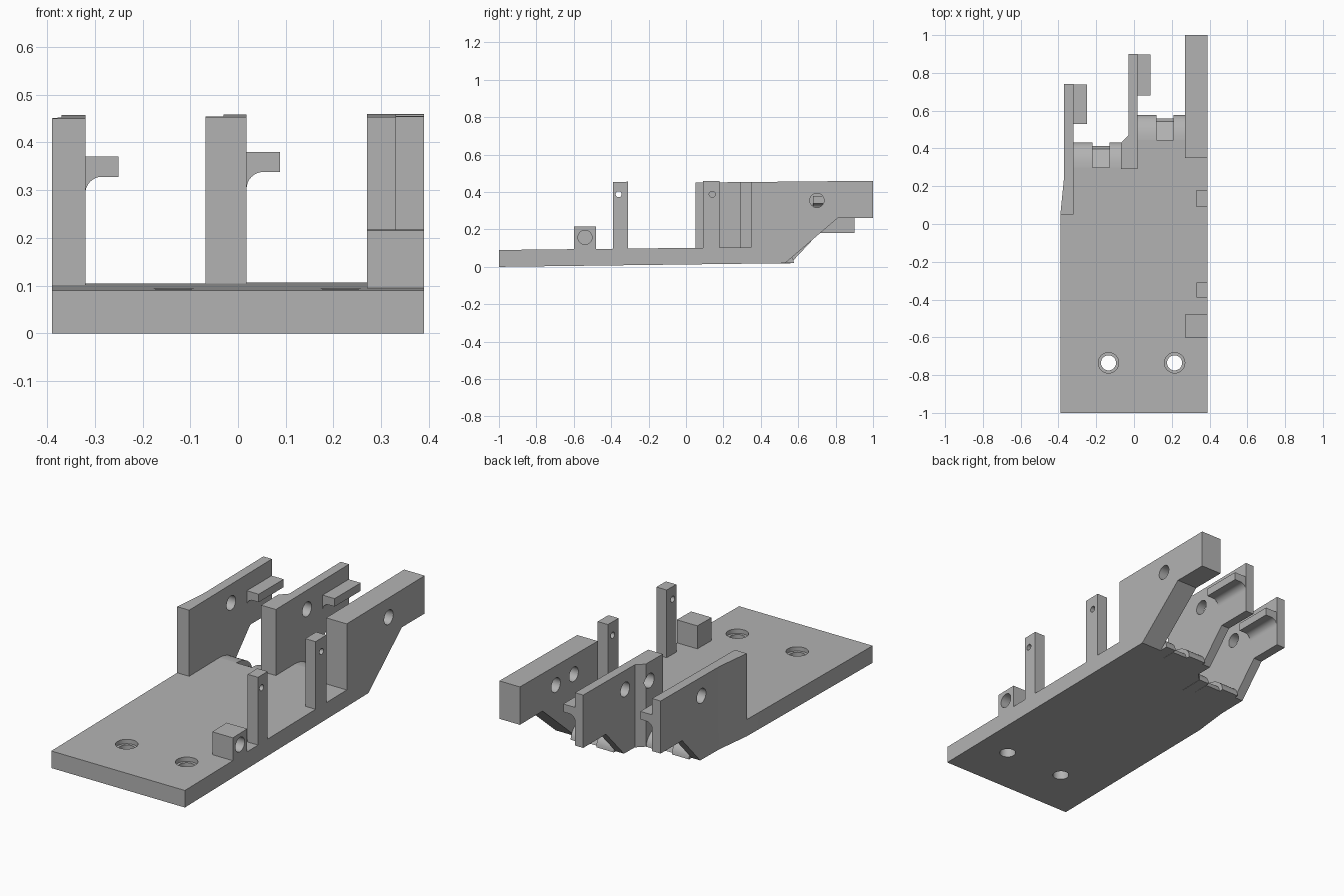
import bpy, bmesh, math
from mathutils import Matrix, Vector

cube = bpy.data.objects.get("Cube")
if cube:
    bpy.data.objects.remove(cube, do_unlink=True)

grey = bpy.data.materials.new("plain_grey")
grey.use_nodes = True
grey.diffuse_color = (0.45, 0.45, 0.45, 1)
grey.node_tree.nodes["Principled BSDF"].inputs["Base Color"].default_value = (0.45, 0.45, 0.45, 1)


def finish(name, bm):
    bmesh.ops.recalc_face_normals(bm, faces=bm.faces[:])
    mesh = bpy.data.meshes.new(name)
    bm.to_mesh(mesh)
    bm.free()
    mesh.materials.append(grey)
    obj = bpy.data.objects.new(name, mesh)
    bpy.context.scene.collection.objects.link(obj)
    return obj


def prism(name, points, start, step):
    """Extrude a closed loop of 3D points along step."""
    bm = bmesh.new()
    face = bm.faces.new([bm.verts.new(Vector(p) + Vector(start)) for p in points])
    new = bmesh.ops.extrude_face_region(bm, geom=[face])["geom"]
    bmesh.ops.translate(bm, verts=[g for g in new if isinstance(g, bmesh.types.BMVert)], vec=step)
    return finish(name, bm)


def side_profile(name, x0, x1, yz):
    return prism(name, [(0, y, z) for y, z in yz], (x0, 0, 0), (x1 - x0, 0, 0))


def plan_cutter(xy):
    return prism("cutter", [(x, y, 0) for x, y in xy], (0, 0, -0.2), (0, 0, 1))


def drill(axis, a, b, c, d, radius):
    """Round cutter: along x between a and b at y=c, z=d, or along z at x=c, y=d."""
    bm = bmesh.new()
    bmesh.ops.create_cone(bm, cap_ends=True, segments=32, radius1=radius, radius2=radius, depth=b - a)
    if axis == "x":
        bm.transform(Matrix.Translation(((a + b) / 2, c, d)) @ Matrix.Rotation(math.pi / 2, 4, "Y"))
    else:
        bm.transform(Matrix.Translation((c, d, (a + b) / 2)))
    return finish("cutter", bm)


def cut(obj, cutters):
    for cutter in cutters:
        cutter.hide_render = True
        mod = obj.modifiers.new("cut", "BOOLEAN")
        mod.operation, mod.solver, mod.object = "DIFFERENCE", "EXACT", cutter
    bpy.context.view_layer.update()
    graph = bpy.context.evaluated_depsgraph_get()
    mesh = bpy.data.meshes.new_from_object(obj.evaluated_get(graph))
    obj.modifiers.clear()
    obj.data = mesh
    for cutter in cutters:
        bpy.data.objects.remove(cutter, do_unlink=True)


# The plate rises slightly towards the back
def low(y):
    return 0.0127 * (y + 1)


def top(y):
    return 0.09 + 0.011 * (y + 1)


def slab(name, x0, x1, y0, y1):
    return side_profile(name, x0, x1, [(y0, low(y0)), (y1, low(y1)), (y1, top(y1)), (y0, top(y0))])


def taper():
    return plan_cutter([(-0.39, 0.05), (-0.37, 0.25), (-0.37, 0.9), (-0.5, 0.9), (-0.5, 0.05)])


# Base plate with two countersunk holes
plate = slab("base_plate", -0.39, 0.39, -1, 0.3)
holes = [taper()]
for x in (-0.135, 0.215):
    holes += [drill("z", -0.1, 0.2, x, -0.735, 0.04), drill("z", 0.07, 0.2, x, -0.735, 0.054)]
cut(plate, holes)
slab("base_extension", -0.03, 0.39, 0.3, 0.445)


# Rounded rear lips, each with a lower notch in the middle
def rear_lip(name, x0, x1, n0, n1, y0):
    end = y0 + 0.132
    arc = [(y0 + 0.132 * math.sin(a), low(end) + (top(y0) - low(end)) * math.cos(a))
           for a in [i * math.pi / 16 for i in range(9)]]
    for side, a, b in (("right", x0, n0), ("left", n1, x1)):
        side_profile(name + "_" + side, a, b, [(y0, low(y0))] + arc)
    side_profile(name + "_notch", n0, n1, [(y0, low(y0)), (y0 + 0.113, low(y0)),
                 (y0 + 0.097, 0.05), (y0, 0.08)])


rear_lip("short_rear_lip", -0.32, -0.07, -0.22, -0.13, 0.3)
rear_lip("long_rear_lip", 0.018, 0.27, 0.12, 0.21, 0.445)


# Three upright walls with undercut rear arms
def wall(name, x0, x1, y0, foot, bend, under, end, cutters):
    obj = side_profile(name, x0, x1, [(y0, low(y0)), (foot, low(foot)), (bend, under),
                       (end, under), (end, 0.45 + 0.01 * end), (y0, 0.45 + 0.01 * y0)])
    cut(obj, cutters)


wall("right_wall", -0.39, -0.32, 0.05, 0.41, 0.56, 0.18, 0.74,
     [taper(), drill("x", -0.5, -0.2, 0.4, 0.355, 0.038)])
chamfer = plan_cutter([(-0.07, 0.43), (-0.03, 0.47), (-0.03, 1), (-0.2, 1), (-0.2, 0.43)])
wall("middle_wall", -0.068, 0.018, 0.29, 0.56, 0.71, 0.18, 0.9,
     [chamfer, drill("x", -0.1, 0.1, 0.55, 0.355, 0.038), drill("x", -0.1, -0.01, 0.4, 0.355, 0.038)])
wall("left_wall", 0.27, 0.39, 0.35, 0.53, 0.81, 0.26, 1.0,
     [drill("x", 0.2, 0.5, 0.7, 0.355, 0.038), drill("x", 0.2, 0.35, 0.55, 0.355, 0.038)])


# Ledges with a concave fillet underneath
def ledge(name, x, y0, y1, z):
    r = 0.035
    fillet = [(x + r - r * math.cos(a), z - 0.077 + r * math.sin(a))
              for a in [i * math.pi / 16 for i in range(9)]]
    loop = [(x, z)] + fillet + [(x + 0.07, z - 0.042), (x + 0.07, z)]
    prism(name, [(px, 0, pz) for px, pz in loop], (0, y0, 0), (0, y1 - y0, 0))


ledge("right_ledge", -0.32, 0.53, 0.738, 0.37)
ledge("middle_ledge", 0.018, 0.68, 0.898, 0.38)

# Slim posts with pin holes
for name, y0, y1, z, hole in (("front_post", -0.39, -0.31, 0.455, -0.36),
                              ("rear_post", 0.09, 0.18, 0.46, 0.14)):
    post = side_profile(name, 0.33, 0.39, [(y0, 0.06), (y1, 0.06), (y1, z), (y0, z - 0.001)])
    cut(post, [drill("x", 0.2, 0.5, hole, 0.388, 0.016)])

# Small block with a blind hole
block = side_profile("side_block", 0.27, 0.39, [(-0.6, 0.06), (-0.48, 0.06), (-0.48, 0.217), (-0.6, 0.215)])
cut(block, [drill("x", 0.3, 0.5, -0.54, 0.157, 0.038)])

# Smooth the round surfaces, keep edges crisp
bpy.ops.object.select_all(action="DESELECT")
for obj in bpy.context.scene.objects:
    if obj.type == "MESH":
        obj.select_set(True)
        bpy.context.view_layer.objects.active = obj
bpy.ops.object.shade_smooth_by_angle(angle=math.radians(30))
